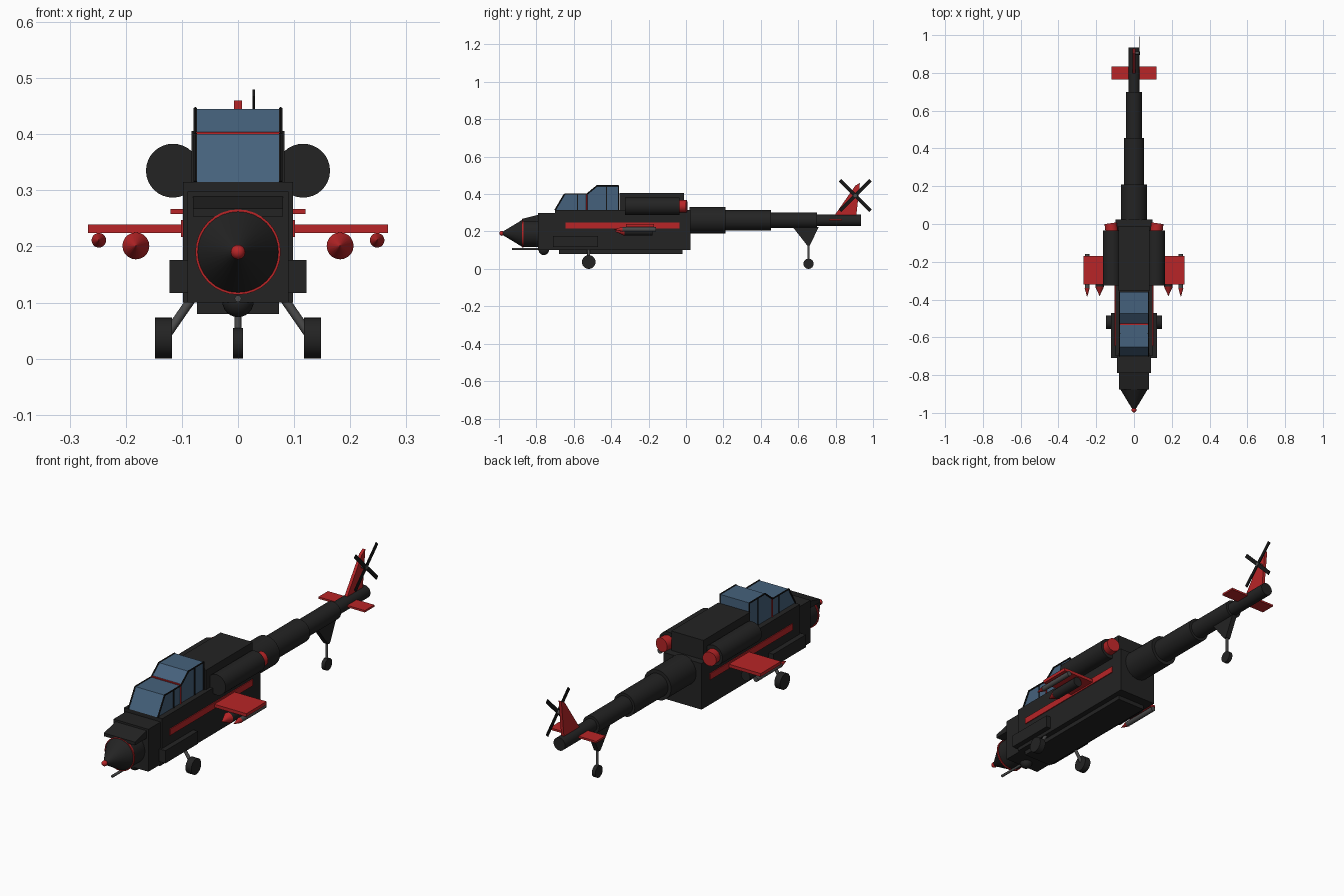
import bpy, bmesh, math
from mathutils import Vector

if "Cube" in bpy.data.objects:
    bpy.data.objects.remove(bpy.data.objects["Cube"])


def material(name, rgb):
    m = bpy.data.materials.new(name)
    m.diffuse_color = (*rgb, 1)
    m.use_nodes = True
    m.node_tree.nodes["Principled BSDF"].inputs["Base Color"].default_value = m.diffuse_color
    return m


DARK = material("charcoal", (0.017, 0.017, 0.017))
BLACK = material("black", (0.008, 0.008, 0.008))
RED = material("red", (0.48, 0.018, 0.02))
GLASS = material("blue_glass", (0.06, 0.12, 0.2))
GREY = material("grey", (0.07, 0.07, 0.07))


def finish(name, bm, mat, smooth=False):
    bmesh.ops.recalc_face_normals(bm, faces=bm.faces)
    me = bpy.data.meshes.new(name)
    bm.to_mesh(me)
    bm.free()
    me.materials.append(mat)
    ob = bpy.data.objects.new(name, me)
    bpy.context.collection.objects.link(ob)
    if smooth:
        bpy.ops.object.select_all(action='DESELECT')
        ob.select_set(True)
        bpy.context.view_layer.objects.active = ob
        bpy.ops.object.shade_smooth_by_angle(angle=math.radians(35))
    return ob


def box(name, mat, x, y, z):
    """Box from (min, max) ranges."""
    bm = bmesh.new()
    bmesh.ops.create_cube(bm, size=1)
    for v in bm.verts:
        v.co = Vector([(r[0] + r[1]) / 2 + c * (r[1] - r[0]) for r, c in zip((x, y, z), v.co)])
    return finish(name, bm, mat)


def rod(name, mat, a, b, r1, r2=None, seg=32):
    """Cylinder or cone between two points."""
    a, b = Vector(a), Vector(b)
    d = b - a
    bm = bmesh.new()
    bmesh.ops.create_cone(bm, cap_ends=True, segments=seg, radius1=r1,
                          radius2=r1 if r2 is None else r2, depth=d.length)
    q = Vector((0, 0, 1)).rotation_difference(d)
    for v in bm.verts:
        v.co = q @ v.co + (a + b) / 2
    return finish(name, bm, mat, seg > 8)


def ball(name, mat, c, r):
    bm = bmesh.new()
    bmesh.ops.create_uvsphere(bm, u_segments=20, v_segments=12, radius=r)
    bmesh.ops.translate(bm, verts=bm.verts, vec=c)
    return finish(name, bm, mat, True)


def plate(name, mat, profile, x0, x1):
    """Side profile of (y, z) points extruded along x."""
    bm = bmesh.new()
    f = bm.faces.new([bm.verts.new((x0, y, z)) for y, z in profile])
    ext = bmesh.ops.extrude_face_region(bm, geom=[f])["geom"]
    bmesh.ops.translate(bm, verts=[g for g in ext if isinstance(g, bmesh.types.BMVert)],
                        vec=(x1 - x0, 0, 0))
    return finish(name, bm, mat)


# Fuselage
box("fuselage", DARK, (-.098, .098), (-.70, .025), (.10, .315))
box("front_fuselage", DARK, (-.09, .09), (-.79, -.69), (.10, .298))
box("belly", DARK, (-.073, .073), (-.68, -.02), (.08, .101))
box("engine_housing", DARK, (-.083, .083), (-.355, -.01), (.31, .406))

# Nose
rod("nose_barrel", DARK, (0, -.875, .19), (0, -.78, .19), .072)
rod("nose_ring", RED, (0, -.876, .19), (0, -.868, .19), .076)
rod("nose_cone", DARK, (0, -.985, .19), (0, -.876, .19), .006, .072)
ball("nose_tip", RED, (0, -.985, .19), .013)
plate("nose_hood", DARK, [(-.875, .253), (-.875, .268), (-.785, .29), (-.785, .253)], -.08, .08)
ball("chin_turret", DARK, (0, -.76, .102), .028)
rod("gun_barrel", GREY, (0, -.93, .107), (0, -.75, .107), .006, seg=12)

# Canopy with stepped roof
outline = [(-.70, .315), (-.65, .40), (-.53, .40), (-.475, .445), (-.36, .445), (-.36, .315)]
plate("canopy", GLASS, outline, -.073, .073)
box("canopy_crossbar", RED, (-.075, .075), (-.534, -.526), (.397, .404))
for s in (-1, 1):
    for (ya, za), (yb, zb) in zip(outline, outline[1:]):
        rod("canopy_frame", BLACK, (s * .076, ya, za), (s * .076, yb, zb), .0035, seg=6)
    for y, top, mat in ((-.58, .40, BLACK), (-.53, .40, RED), (-.425, .445, BLACK)):
        rod("canopy_post", mat, (s * .074, y, .315), (s * .074, y, top), .0035, seg=6)

# Paired parts on both sides
for s in (-1, 1):
    def xs(a, b):
        return tuple(sorted((s * a, s * b)))

    box("side_stripe", RED, xs(.096, .102), (-.645, -.035), (.217, .247))
    box("side_sponson", DARK, xs(.09, .122), (-.71, -.47), (.117, .176))

    # Engines and exhausts
    rod("engine", DARK, (s * .116, -.325, .335), (s * .116, -.035, .335), .048)
    rod("exhaust", RED, (s * .118, -.04, .335), (s * .124, .004, .335), .033, seg=16)

    # Stub wings with stores
    box("stub_wing", RED, xs(.09, .267), (-.32, -.17), (.224, .239))
    for x, z, r, back, mid, tip in ((.182, .201, .023, -.18, -.33, -.38),
                                    (.248, .211, .012, -.16, -.34, -.385)):
        rod("missile_body", GREY if r < .02 else DARK, (s * x, mid, z), (s * x, back, z), r, seg=20)
        rod("missile_nose", RED, (s * x, tip, z), (s * x, mid, z), .001, r + .001, seg=20)

    # Main landing gear
    rod("gear_strut", GREY, (s * .08, -.52, .11), (s * .125, -.52, .045), .008, seg=12)
    rod("main_wheel", DARK, (s * .118, -.52, .0365), (s * .148, -.52, .0365), .0365)

# Stepped tail boom
for y0, y1, r in ((.02, .21, .07), (.21, .455, .054), (.455, .70, .042), (.70, .935, .03)):
    rod("tail_boom", DARK, (0, y0, .26), (0, y1, .26), r)

# Tail surfaces
plate("tail_fin", RED, [(.79, .28), (.905, .445), (.93, .46), (.91, .28)], -.007, .007)
box("tail_stabiliser", RED, (-.12, .12), (.765, .835), (.258, .267))

# Tail rotor
rod("tail_rotor_hub", GREY, (0, .905, .392), (.032, .905, .392), .009, seg=16)
for s in (-1, 1):
    d = Vector((1, s)).normalized() * .115
    n = Vector((-d.y, d.x)).normalized() * .009
    c = Vector((.905, .392))
    plate("tail_rotor_blade", BLACK, [c + d + n, c - d + n, c - d - n, c + d - n], .026, .030)

# Tail wheel
plate("tail_gear_fairing", DARK, [(.57, .225), (.71, .225), (.662, .125), (.648, .125)], -.012, .012)
rod("tail_gear_strut", GREY, (0, .655, .14), (0, .655, .03), .006, seg=12)
rod("tail_wheel", DARK, (-.009, .655, .0275), (.009, .655, .0275), .0275)
